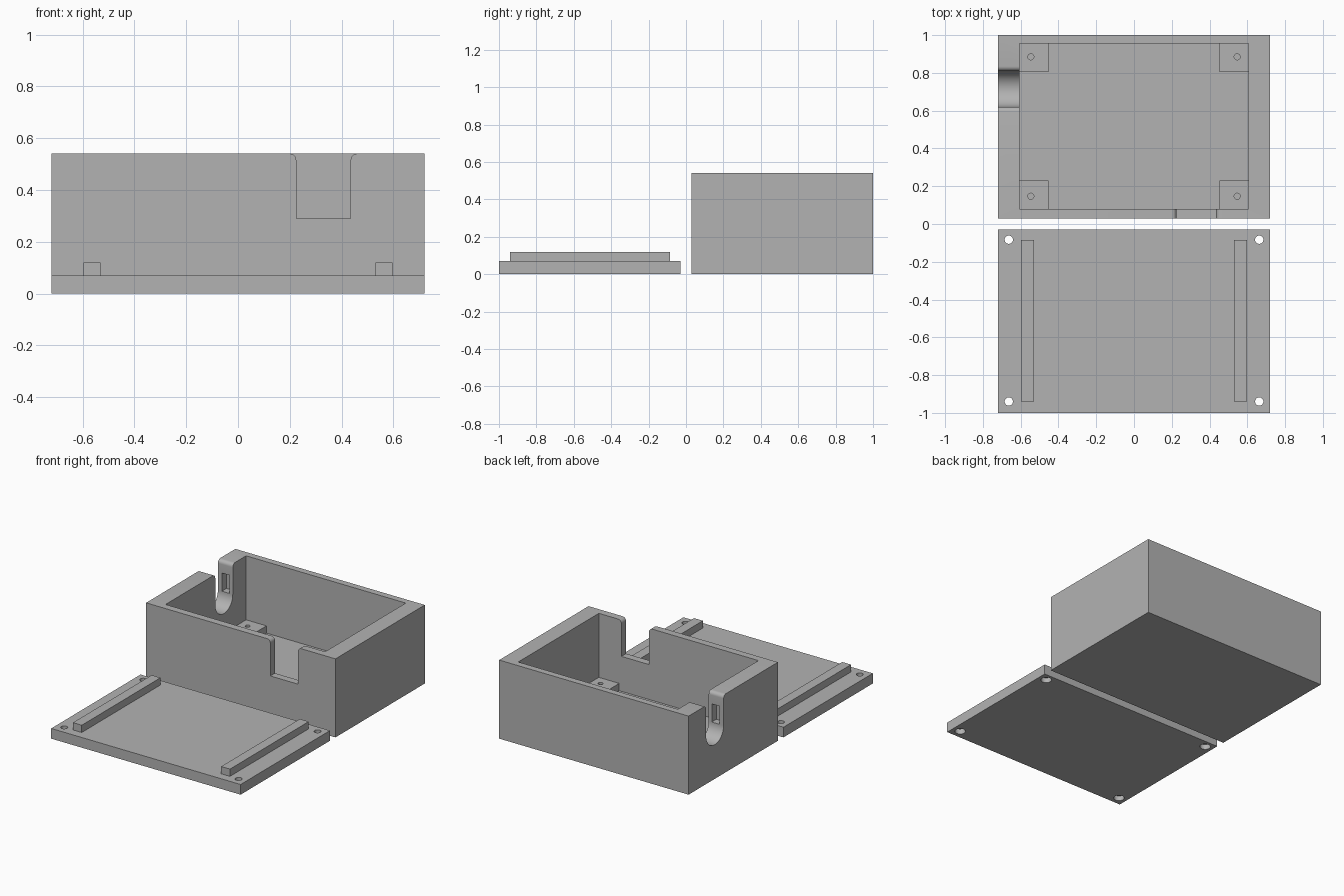
import bpy
import bmesh
from math import sin, cos, pi
from mathutils import Vector

if "Cube" in bpy.data.objects:
    bpy.data.objects.remove(bpy.data.objects["Cube"], do_unlink=True)

grey = bpy.data.materials.new("plain grey")
grey.use_nodes = True
grey.diffuse_color = (0.45, 0.45, 0.45, 1)
grey.node_tree.nodes["Principled BSDF"].inputs["Base Color"].default_value = grey.diffuse_color


def finish(name, bm):
    bmesh.ops.recalc_face_normals(bm, faces=bm.faces)
    mesh = bpy.data.meshes.new(name)
    bm.to_mesh(mesh)
    bm.free()
    mesh.materials.append(grey)
    obj = bpy.data.objects.new(name, mesh)
    bpy.context.collection.objects.link(obj)
    return obj


def block(name, x, y, z):
    """Box from three (min, max) ranges."""
    bm = bmesh.new()
    bmesh.ops.create_cube(bm, size=1)
    for v in bm.verts:
        v.co = Vector(r[0] + (c + 0.5) * (r[1] - r[0]) for c, r in zip(v.co, (x, y, z)))
    return finish(name, bm)


def rod(name, x, y, z, radius):
    bm = bmesh.new()
    bmesh.ops.create_cone(bm, cap_ends=True, segments=32, radius1=radius,
                          radius2=radius, depth=z[1] - z[0])
    bmesh.ops.translate(bm, verts=bm.verts, vec=(x, y, (z[0] + z[1]) / 2))
    return finish(name, bm)


def prism(name, profile, place, start, end):
    """Extrude a (u, z) profile; place(u, w, z) gives its position."""
    bm = bmesh.new()
    face = bm.faces.new([bm.verts.new(place(u, start, z)) for u, z in profile])
    new = bmesh.ops.extrude_face_region(bm, geom=[face])["geom"]
    shift = Vector(place(0, end, 0)) - Vector(place(0, start, 0))
    bmesh.ops.translate(bm, vec=shift, verts=[g for g in new if isinstance(g, bmesh.types.BMVert)])
    return finish(name, bm)


def arc(cu, cz, radius, a0, a1, steps):
    angles = [a0 + (a1 - a0) * i / steps for i in range(steps + 1)]
    return [(cu + radius * cos(a), cz + radius * sin(a)) for a in angles]


def notch_profile(low, high, bottom):
    """Open-topped notch with rounded lips."""
    lip = 0.025
    left = arc(low - lip, HEIGHT - lip, lip, pi / 2, 0, 6)
    right = arc(high + lip, HEIGHT - lip, lip, pi, pi / 2, 6)
    above = HEIGHT + 0.1
    return [(low - lip, above)] + left + bottom + right + [(high + lip, above)]


def combine(target, other, operation):
    mod = target.modifiers.new(operation.lower(), "BOOLEAN")
    mod.operation = operation
    mod.solver = "EXACT"
    mod.object = other
    bpy.ops.object.select_all(action="DESELECT")
    bpy.context.view_layer.objects.active = target
    target.select_set(True)
    bpy.ops.object.modifier_apply(modifier=mod.name)
    bpy.data.objects.remove(other, do_unlink=True)


def smooth(obj):
    bpy.ops.object.select_all(action="DESELECT")
    bpy.context.view_layer.objects.active = obj
    obj.select_set(True)
    bpy.ops.object.shade_smooth_by_angle(angle=pi / 6)


HEIGHT = 0.54
WIDE = 0.72
FLOOR = 0.05
IN_X = 0.607
IN_Y = (0.08, 0.955)

# Hollow case
case = block("case", (-WIDE, WIDE), (0.03, 1), (0, HEIGHT))
combine(case, block("cavity", (-IN_X, IN_X), IN_Y, (FLOOR, 1)), "DIFFERENCE")

# Square notch in the front wall
front = notch_profile(0.225, 0.435, [(0.225, 0.29), (0.435, 0.29)])
combine(case, prism("front_notch", front, lambda u, w, z: (u, w, z), 0, 0.1), "DIFFERENCE")

# Round-bottomed cable slot in the side wall, with a pocket in each cheek
side = notch_profile(0.62, 0.81, arc(0.715, 0.33, 0.095, pi, 2 * pi, 24))
combine(case, prism("cable_slot", side, lambda u, w, z: (w, u, z), -0.8, -0.57), "DIFFERENCE")
combine(case, block("tie_pockets", (-0.69, -0.63), (0.57, 0.86), (0.33, 0.455)), "DIFFERENCE")

# Screw posts in the corners of the case
for sx in (-1, 1):
    for wall, edge, hole_y in ((IN_Y[0], 0.23, 0.147), (IN_Y[1], 0.805, 0.885)):
        post = block("screw_post", sorted((sx * IN_X, sx * 0.452)),
                     sorted((wall, edge)), (FLOOR, 0.1))
        combine(post, rod("screw_hole", sx * 0.546, hole_y, (FLOOR + 0.005, 0.2), 0.016),
                "DIFFERENCE")
        smooth(post)
smooth(case)

# Lid with counterbored corner holes
lid = block("lid", (-WIDE, WIDE), (-1, -0.03), (0, 0.07))
for x in (-0.663, 0.663):
    for y in (-0.94, -0.083):
        combine(lid, rod("hole", x, y, (-0.1, 0.2), 0.022), "DIFFERENCE")
        combine(lid, rod("counterbore", x, y, (-0.1, 0.035), 0.034), "DIFFERENCE")
smooth(lid)

# Locating rails on the lid
for sx, label in ((-1, "right"), (1, "left")):
    block(label + "_rail", sorted((sx * 0.53, sx * 0.597)), (-0.94, -0.085), (0.07, 0.12))
